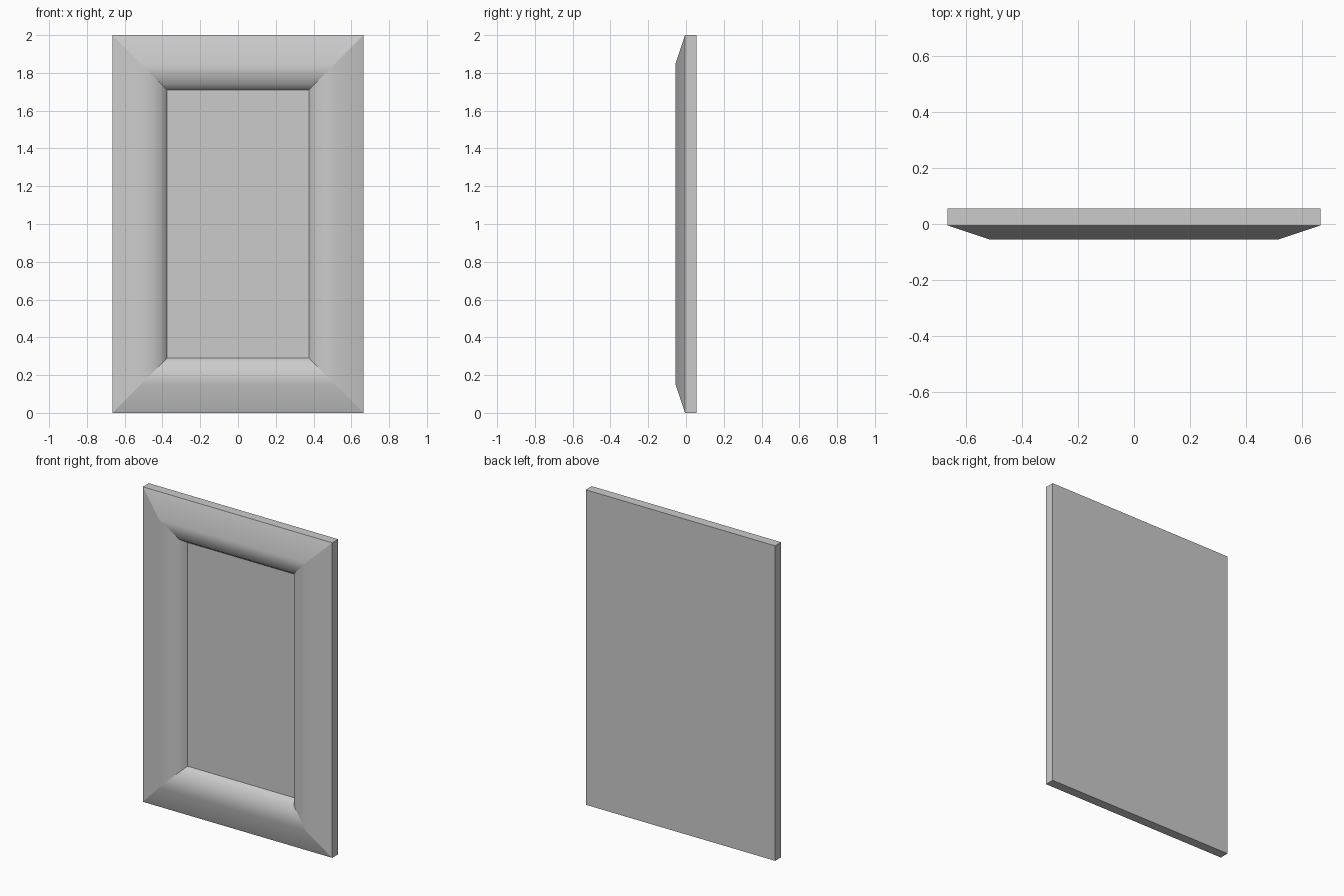
import bpy, bmesh

if "Cube" in bpy.data.objects:
    bpy.data.objects.remove(bpy.data.objects["Cube"])

W, H = 1.33, 2.0

# Moulding section from back edge to panel: (inset from outer edge, y)
PROFILE = [(0, 0.055), (0, -0.005), (0.15, -0.055), (0.26, -0.015), (0.29, 0.03)]
SOFT_LOOPS = {2, 3}  # loops shaded smoothly across the moulding

bm = bmesh.new()


def add_loop(inset, y):
    x = W / 2 - inset
    corners = [(-x, inset), (x, inset), (x, H - inset), (-x, H - inset)]
    return [bm.verts.new((cx, y, cz)) for cx, cz in corners]


loops = [add_loop(*p) for p in PROFILE]

# Four mitred sides swept along the section
for a, b in zip(loops, loops[1:]):
    for i in range(4):
        j = (i + 1) % 4
        bm.faces.new((a[i], a[j], b[j], b[i]))

# Recessed panel and flat back
bm.faces.new(loops[-1])
bm.faces.new(loops[0][::-1])
bmesh.ops.recalc_face_normals(bm, faces=bm.faces)

# Soft moulding, crisp mitres and borders
for f in bm.faces:
    f.smooth = True
for e in bm.edges:
    e.smooth = False
for k in SOFT_LOOPS:
    for i in range(4):
        bm.edges.get((loops[k][i], loops[k][(i + 1) % 4])).smooth = True

mesh = bpy.data.meshes.new("picture_frame")
bm.to_mesh(mesh)
bm.free()
frame = bpy.data.objects.new("picture_frame", mesh)
bpy.context.collection.objects.link(frame)
